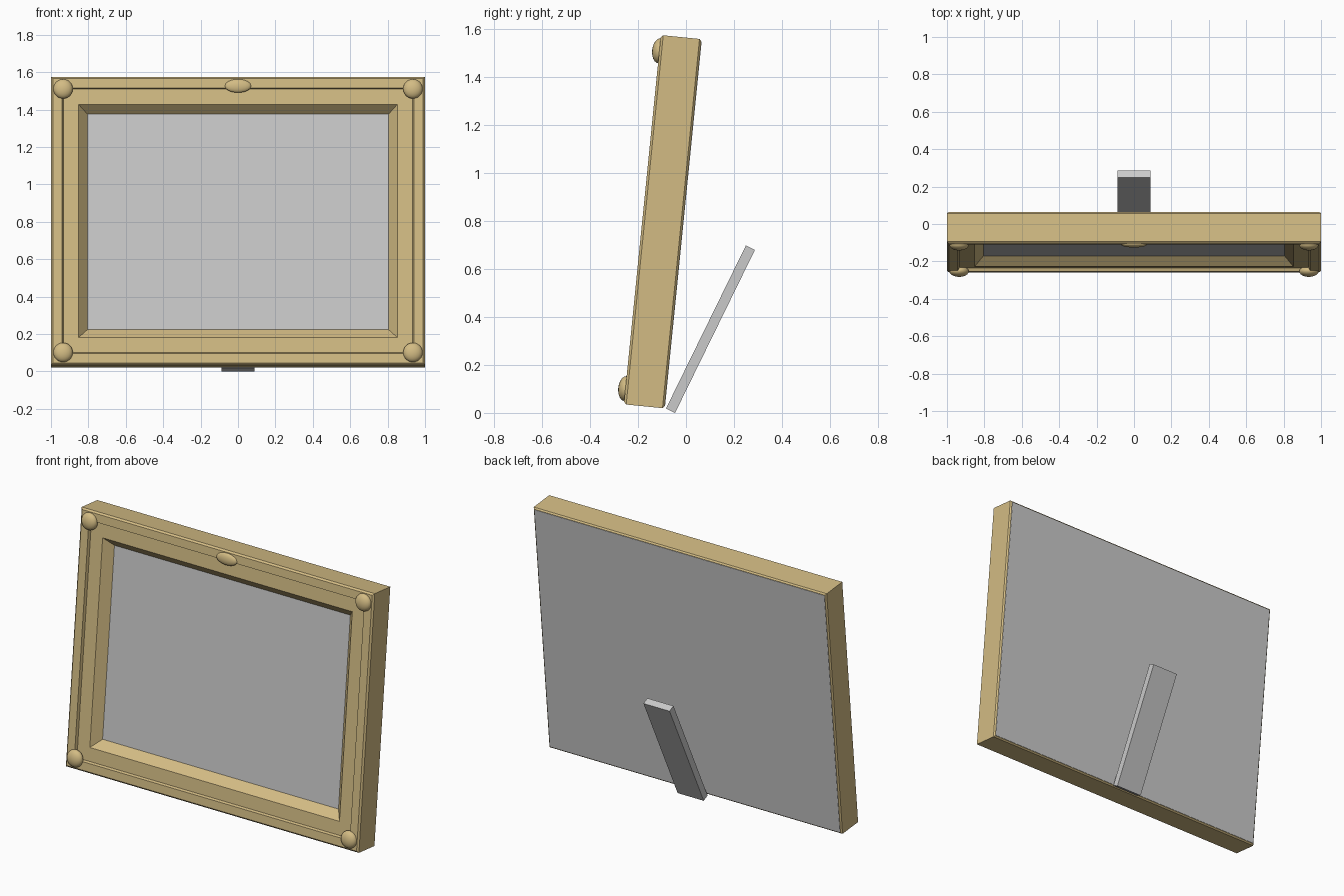
import bpy, bmesh
from math import radians
from mathutils import Matrix, Vector

if "Cube" in bpy.data.objects:
    bpy.data.objects.remove(bpy.data.objects["Cube"], do_unlink=True)

HALF_W, HALF_H, HALF_D = 1.0, 0.774, 0.085
# Everything but the stand leans back about the frame centre
LEAN = Matrix.Translation((0, -0.0975, 0.7975)) @ Matrix.Rotation(-0.1, 4, 'X')


def material(name, rgb):
    mat = bpy.data.materials.new(name)
    mat.use_nodes = True
    mat.diffuse_color = (*rgb, 1)
    mat.node_tree.nodes["Principled BSDF"].inputs["Base Color"].default_value = (*rgb, 1)
    return mat


gold = material("warm gold", (0.65, 0.50, 0.23))
grey = material("light grey", (0.59, 0.59, 0.59))


def finish(bm, name, mat, matrix, smooth=False):
    bmesh.ops.recalc_face_normals(bm, faces=bm.faces)
    mesh = bpy.data.meshes.new(name)
    bm.to_mesh(mesh)
    bm.free()
    mesh.materials.append(mat)
    obj = bpy.data.objects.new(name, mesh)
    bpy.context.collection.objects.link(obj)
    obj.matrix_world = matrix
    if smooth:
        bpy.ops.object.select_all(action='DESELECT')
        obj.select_set(True)
        bpy.context.view_layer.objects.active = obj
        bpy.ops.object.shade_smooth_by_angle(angle=radians(40))
    return obj


def box(name, size, centre, mat, matrix):
    bm = bmesh.new()
    bmesh.ops.create_cube(bm, size=1)
    bmesh.ops.scale(bm, vec=size, verts=bm.verts)
    bmesh.ops.translate(bm, vec=centre, verts=bm.verts)
    return finish(bm, name, mat, matrix)


def boss(name, radii, centre):
    bm = bmesh.new()
    bmesh.ops.create_uvsphere(bm, u_segments=20, v_segments=12, radius=1)
    bmesh.ops.scale(bm, vec=radii, verts=bm.verts)
    bmesh.ops.translate(bm, vec=centre, verts=bm.verts)
    return finish(bm, name, gold, LEAN, smooth=True)


# Mitred moulding: (inset from outer edge, depth) swept round the rectangle
profile = [(0.008, HALF_D), (0, 0.077), (0, -0.075), (0.01, -HALF_D),
           (0.06, -HALF_D), (0.066, -0.068), (0.148, -0.068),
           (0.195, -0.015), (0.195, HALF_D)]
bm = bmesh.new()
rings = []
for inset, depth in profile:
    x, z = HALF_W - inset, HALF_H - inset
    rings.append([bm.verts.new((sx * x, depth, sz * z))
                  for sx, sz in ((-1, -1), (1, -1), (1, 1), (-1, 1))])
for i, ring in enumerate(rings):
    other = rings[(i + 1) % len(rings)]
    for j in range(4):
        k = (j + 1) % 4
        bm.faces.new((ring[j], ring[k], other[k], other[j]))
finish(bm, "frame_moulding", gold, LEAN)

# Picture panel and backing board
box("picture_panel", (1.62, 0.09, 1.168), (0, 0.03, 0), grey, LEAN)
box("backing_board", (1.98, 0.006, 1.528), (0, 0.084, 0), grey, LEAN)

# Rounded ornaments on the corners and the top rail
for vertical, sz in (("lower", -1), ("upper", 1)):
    for side, sx in (("right", -1), ("left", 1)):
        boss(f"{vertical}_{side}_corner_boss", (0.052, 0.03, 0.052),
             (sx * 0.935, -HALF_D, sz * 0.708))
boss("top_rail_boss", (0.071, 0.018, 0.036), (0, -0.083, 0.724))

# Leaning rear support
box("rear_stand", (0.178, 0.042, 0.757), (0, 0, 0), grey,
    Matrix.Translation((0, 0.102, 0.349)) @ Matrix.Rotation(radians(-26.1), 4, 'X'))
